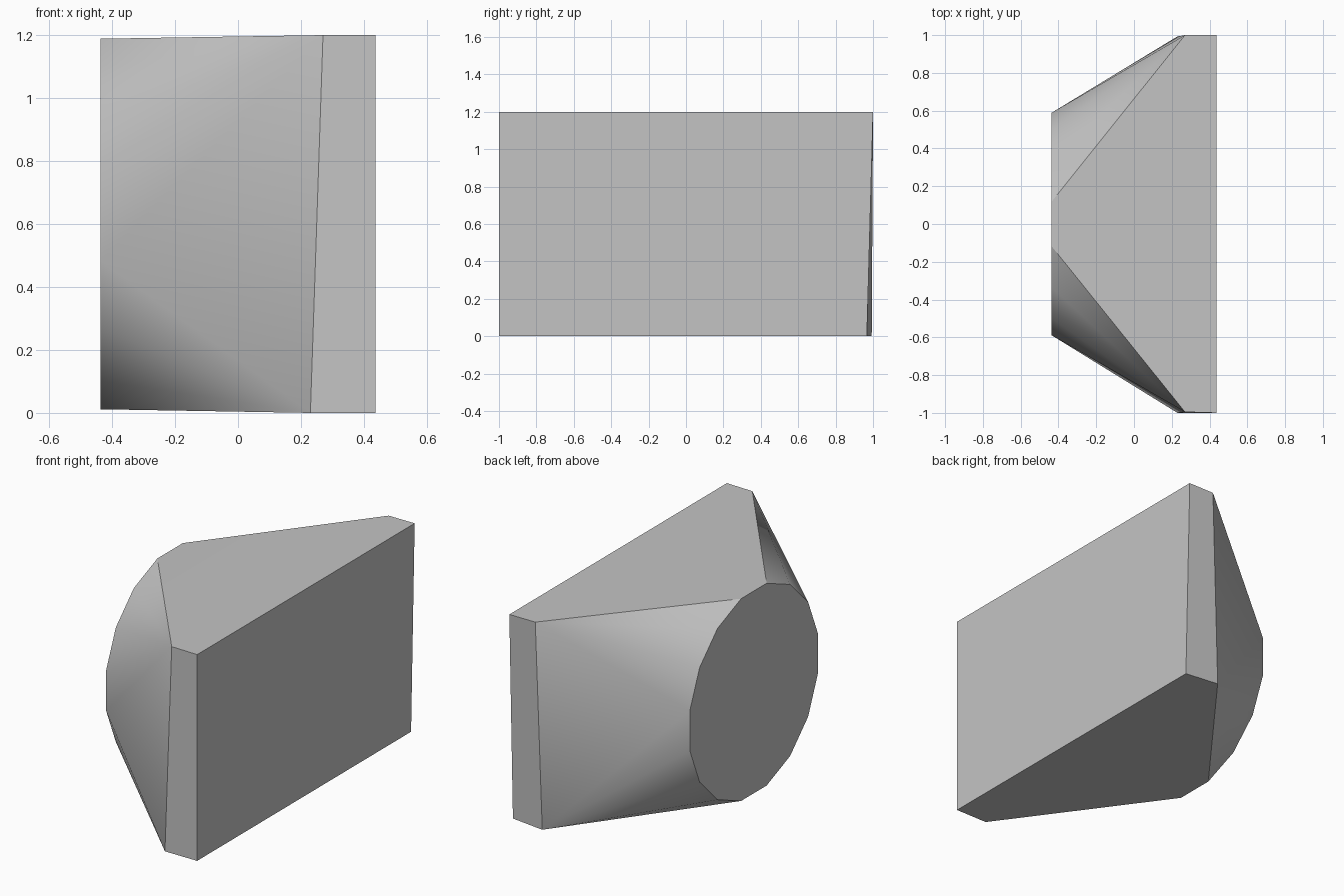
import bpy
import bmesh
from math import cos, sin, radians

cube = bpy.data.objects.get("Cube")
if cube:
    bpy.data.objects.remove(cube, do_unlink=True)

SIDES = 16
RADIUS = 0.6
ROUND_X, BACK_X = -0.437, 0.437

# Single plain grey
grey = bpy.data.materials.new("plain grey")
grey.use_nodes = True
colour = (0.55, 0.55, 0.55, 1)
grey.diffuse_color = colour
grey.node_tree.nodes["Principled BSDF"].inputs["Base Color"].default_value = colour

bm = bmesh.new()

# Round end: polygon with flat top, bottom and sides
ring = []
for k in range(SIDES):
    a = radians((k + 0.5) * 360 / SIDES)
    ring.append(bm.verts.new((ROUND_X, RADIUS * cos(a), RADIUS + RADIUS * sin(a))))

# Rectangular end: inner and outer corners, in the same turning order as the ring
inner = [bm.verts.new(p) for p in
         ((0.27, 1, 1.2), (0.27, -0.995, 1.2), (0.23, -1, 0), (0.23, 0.993, 0))]
outer = [bm.verts.new(p) for p in
         ((BACK_X, 1, 1.2), (BACK_X, -1, 1.2), (BACK_X, -1, 0), (BACK_X, 0.967, 0))]

bm.faces.new(ring)
bm.faces.new(outer)
quarter = SIDES // 4
for i in range(4):
    j = (i + 1) % 4
    first = i * quarter
    # Fan from each corner to its quarter of the round end
    for k in range(first, first + quarter - 1):
        bm.faces.new((inner[i], ring[k], ring[k + 1]))
    # Flat panel between neighbouring fans
    last = first + quarter - 1
    bm.faces.new((inner[i], ring[last], ring[(last + 1) % SIDES], inner[j]))
    # Short rectangular collar
    bm.faces.new((outer[i], inner[i], inner[j], outer[j]))

bmesh.ops.recalc_face_normals(bm, faces=bm.faces)
mesh = bpy.data.meshes.new("square_to_round_adapter")
bm.to_mesh(mesh)
bm.free()
mesh.materials.append(grey)

adapter = bpy.data.objects.new("square_to_round_adapter", mesh)
bpy.context.collection.objects.link(adapter)
bpy.ops.object.select_all(action='DESELECT')
adapter.select_set(True)
bpy.context.view_layer.objects.active = adapter
bpy.ops.object.shade_smooth_by_angle(angle=radians(30))
